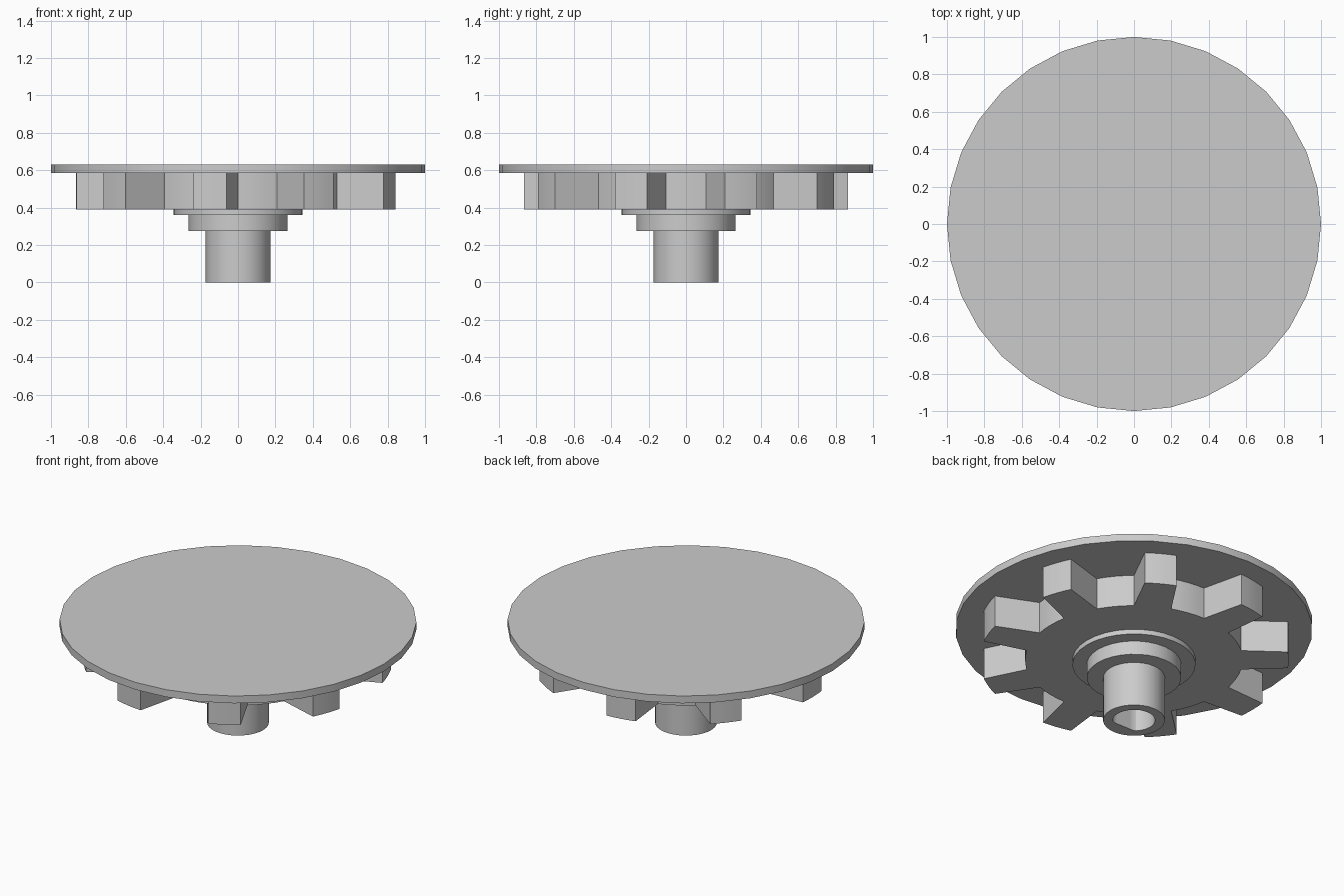
import bpy
import bmesh
from math import sin, cos, pi, radians

cube = bpy.data.objects.get("Cube")
if cube:
    bpy.data.objects.remove(cube, do_unlink=True)

# Single plain grey material
GREY = (0.6, 0.6, 0.6, 1.0)
grey = bpy.data.materials.new("plain grey")
grey.use_nodes = True
grey.diffuse_color = GREY
grey.node_tree.nodes["Principled BSDF"].inputs["Base Color"].default_value = GREY


def circle(radius, count=32):
    return [(radius * cos(2 * pi * i / count), radius * sin(2 * pi * i / count))
            for i in range(count)]


def loft(name, rings):
    """Join (outline, z) rings in order and cap both ends."""
    bm = bmesh.new()
    loops = [[bm.verts.new((x, y, z)) for x, y in outline] for outline, z in rings]
    for a, b in zip(loops, loops[1:]):
        for i in range(len(a)):
            j = (i + 1) % len(a)
            bm.faces.new((a[i], a[j], b[j], b[i]))
    bm.faces.new(loops[0])
    bm.faces.new(loops[-1])
    bmesh.ops.recalc_face_normals(bm, faces=bm.faces)
    mesh = bpy.data.meshes.new(name)
    bm.to_mesh(mesh)
    bm.free()
    mesh.materials.append(grey)
    obj = bpy.data.objects.new(name, mesh)
    bpy.context.collection.objects.link(obj)
    bpy.ops.object.select_all(action='DESELECT')
    obj.select_set(True)
    bpy.context.view_layer.objects.active = obj
    bpy.ops.object.shade_smooth_by_angle(angle=radians(25))
    return obj


def gear_outline(teeth, root, tip, root_half, tip_half, steps=4):
    """Tapered teeth with curved tips and curved valleys."""
    points = []
    pitch = 360 / teeth
    for t in range(teeth):
        centre = 180 + t * pitch
        for radius, start, end in (
                (tip, centre - tip_half, centre + tip_half),
                (root, centre + root_half, centre + pitch - root_half)):
            for s in range(steps + 1):
                a = radians(start + (end - start) * s / steps)
                points.append((radius * cos(a), radius * sin(a)))
    return points


# Top disc
loft("top_disc", [(circle(1.0), 0.585), (circle(1.0), 0.63)])

# Nine-tooth gear under the disc
gear = gear_outline(9, 0.61, 0.867, 10, 6)
loft("gear", [(gear, 0.39), (gear, 0.585)])

# Stepped hub with a D-shaped bore open at the bottom
bore = [(x, max(y, -0.09)) for x, y in circle(0.118)]
loft("stepped_hub", [
    (circle(0.345), 0.40), (circle(0.345), 0.36),
    (circle(0.265), 0.36), (circle(0.265), 0.275),
    (circle(0.173), 0.275), (circle(0.173), 0.0),
    (bore, 0.0), (bore, 0.36),
])
